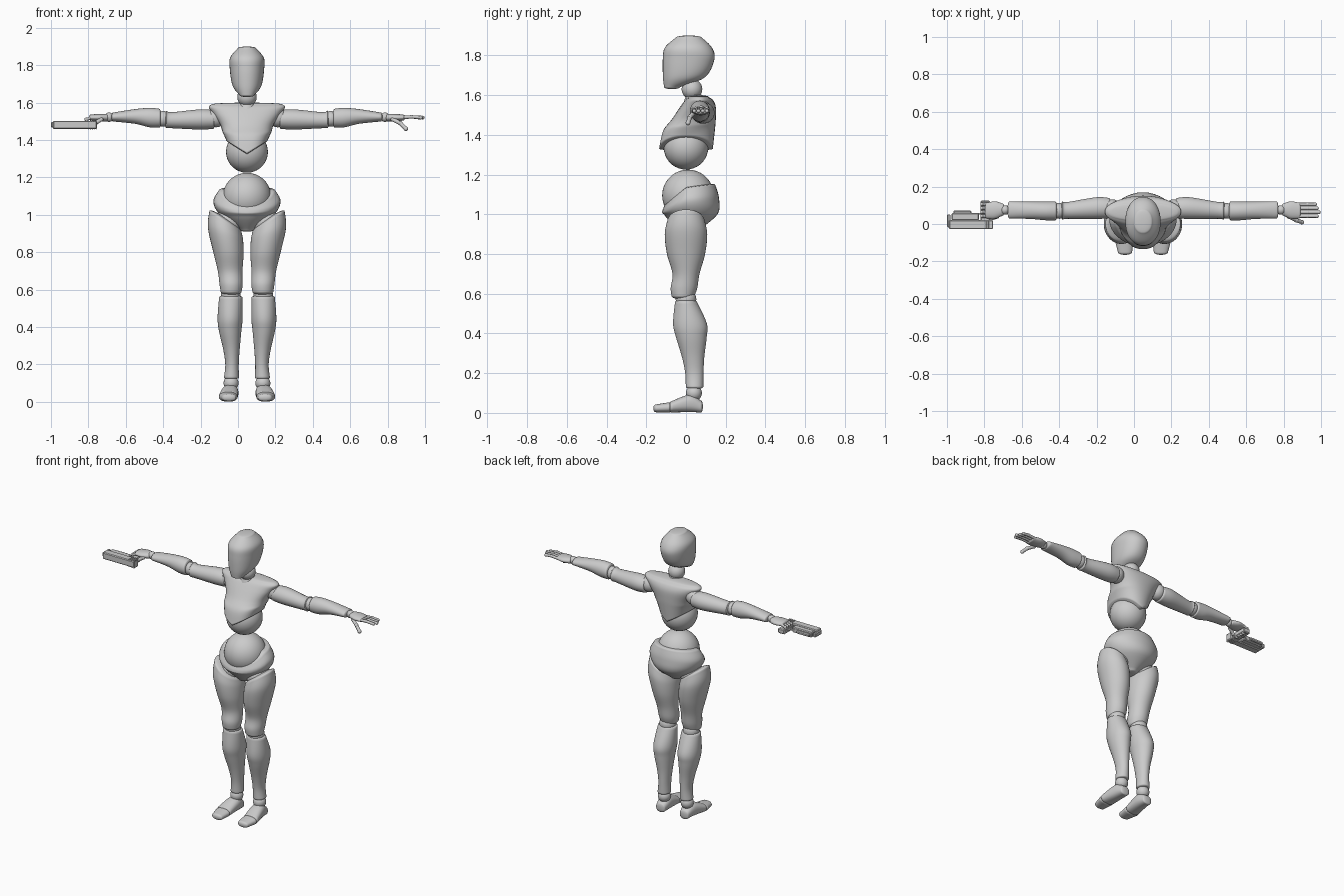
import bpy, bmesh
from math import sin, cos, pi, copysign
from mathutils import Vector

default_cube = bpy.data.objects.get("Cube")
if default_cube:
    bpy.data.objects.remove(default_cube)

CENTRE = Vector((.048, 0, 0))  # body centre line
SIDES = 36
STEPS = 6
LEFT, RIGHT = 1, -1

grey = bpy.data.materials.new("plain_grey")
grey.use_nodes = True
grey.diffuse_color = (.6, .6, .6, 1)
grey.node_tree.nodes["Principled BSDF"].inputs["Base Color"].default_value = grey.diffuse_color


def place(point, side):
    """Body coordinates to model coordinates, mirrored for the right side."""
    x, y, z = point
    return CENTRE + Vector((side * x, y, z))


def smooth_between(before, start, end, after, f):
    """Point on a smooth curve from start to end."""
    before, start, end, after = map(Vector, (before, start, end, after))
    leave, arrive = (end - before) / 2, (after - start) / 2
    ease = f * f * (3 - 2 * f)
    return (start.lerp(end, ease) + leave * f * (1 - f) ** 2
            - arrive * f * f * (1 - f))


def dome(ring, height):
    """Rings that shrink to a rounded end."""
    result = []
    for k in range(1, STEPS):
        angle = k * pi / 2 / STEPS
        cap = ring.copy()
        cap[0] += height * sin(angle)
        cap[3] *= cos(angle)
        cap[4] *= cos(angle)
        result.append(cap)
    return result


def loft(name, rings, axis="z", side=LEFT, cap=.01, power=2, tilts=None, warp=None):
    """Smooth body through rings of (position, centre u, centre v, radius u, radius v)."""
    tilts = tilts or [0] * len(rings)
    rings = [Vector((*ring, tilt)) for ring, tilt in zip(rings, tilts)]
    padded = [rings[0], *rings, rings[-1]]
    dense = []
    for i in range(len(rings) - 1):
        dense += [smooth_between(*padded[i:i + 4], k / STEPS) for k in range(STEPS)]
    dense.append(rings[-1])
    outward = copysign(cap, rings[-1][0] - rings[0][0])
    dense = dome(dense[0], -outward)[::-1] + dense + dome(dense[-1], outward)

    bm = bmesh.new()
    loops = []
    for along, cu, cv, ru, rv, tilt in dense:
        loop = []
        for k in range(SIDES):
            c, s = cos(2 * pi * k / SIDES), sin(2 * pi * k / SIDES)
            du = ru * copysign(abs(c) ** (2 / power), c)
            dv = rv * copysign(abs(s) ** (2 / power), s)
            u, v, w = cu + du, cv + dv, along + tilt * du
            point = {"z": (u, v, w), "x": (w, u, v), "y": (u, w, v)}[axis]
            if warp:
                point = warp(*point)
            loop.append(bm.verts.new(place(point, side)))
        loops.append(loop)
    for lower, upper in zip(loops, loops[1:]):
        for k in range(SIDES):
            bm.faces.new((lower[k - 1], lower[k], upper[k], upper[k - 1]))
    bm.faces.new(loops[0])
    bm.faces.new(loops[-1])
    bmesh.ops.recalc_face_normals(bm, faces=bm.faces)
    for face in bm.faces:
        face.smooth = True
    mesh = bpy.data.meshes.new(name)
    bm.to_mesh(mesh)
    bm.free()
    mesh.materials.append(grey)
    bpy.context.collection.objects.link(bpy.data.objects.new(name, mesh))


def ball(name, point, radius, side=LEFT):
    bpy.ops.mesh.primitive_uv_sphere_add(segments=SIDES, ring_count=SIDES // 2,
                                         radius=radius, location=place(point, side))
    bpy.context.object.name = name
    bpy.context.object.data.materials.append(grey)
    bpy.ops.object.shade_smooth()


def digit(name, points, radius, side):
    """Jointed finger: a tube with a ball at each joint."""
    curve = bpy.data.curves.new(name, "CURVE")
    curve.dimensions = "3D"
    curve.bevel_depth = radius * .9
    line = curve.splines.new("POLY")
    line.points.add(len(points) - 1)
    for vertex, point in zip(line.points, points):
        vertex.co = (*place(point, side), 1)
        ball(name + "_joint", point, radius, side)
    curve.materials.append(grey)
    bpy.context.collection.objects.link(bpy.data.objects.new(name, curve))


def block(name, low, high, bevel=.005):
    low, high = Vector(low), Vector(high)
    bpy.ops.mesh.primitive_cube_add(size=1, location=(low + high) / 2)
    part = bpy.context.object
    part.name, part.scale = name, high - low
    bpy.ops.object.transform_apply(location=False, rotation=False, scale=True)
    part.data.materials.append(grey)
    part.modifiers.new("bevel", "BEVEL").width = bevel


def chest_edge(x, y, z):
    """Lift the lower rim at the sides so it points down in front and behind."""
    low = max(0, min(1, (1.45 - z) * 8))
    return x, y, z + .07 * low * min(1, abs(x) * 9)


def pelvis_edge(x, y, z):
    """Dip the upper rim in front."""
    high = max(0, z - 1)
    return x, y, z + high * (6 * min(0, y) + max(0, y))


# head and neck
loft("head", [(1.64, 0, -.07, .04, .04), (1.69, 0, -.01, .077, .106),
              (1.78, 0, .013, .092, .13), (1.84, 0, .012, .09, .118),
              (1.89, 0, .014, .05, .065)], power=2.15)
ball("neck_ball", (0, .03, 1.63), .052)
loft("neck_base", [(1.54, 0, .04, .06, .06), (1.6, 0, .04, .04, .04)])

# torso
loft("chest", [(1.33, 0, 0, .11, .135), (1.42, 0, .015, .128, .13),
               (1.48, 0, .04, .142, .11), (1.54, 0, .06, .18, .09),
               (1.575, 0, .066, .204, .07), (1.59, 0, .065, .19, .05)],
     power=2.2, warp=chest_edge)
ball("abdomen_ball", (0, 0, 1.337), .112)
ball("waist_ball", (0, .01, 1.095), .13)
loft("pelvis", [(.92, 0, .015, .04, .05), (1, 0, .024, .145, .135),
                (1.07, 0, .024, .18, .142), (1.13, 0, .02, .15, .127)], warp=pelvis_edge)

for side, tag in ((LEFT, "left_"), (RIGHT, "right_")):
    # legs
    ball(tag + "hip_ball", (.1, .01, .96), .075, side)
    loft(tag + "thigh", [(.965, .115, 0, .086, .094), (.9, .115, 0, .094, .107),
                         (.8, .1, 0, .082, .096), (.7, .09, 0, .066, .068),
                         (.63, .085, -.01, .062, .067), (.59, .085, -.015, .056, .058)],
         side=side, cap=.02, tilts=(.65, .35, .1, 0, 0, 0))
    ball(tag + "knee_ball", (.087, 0, .572), .052, side)
    loft(tag + "shin", [(.56, .087, 0, .062, .055), (.45, .09, .02, .067, .085),
                        (.38, .09, .027, .06, .077), (.28, .083, .036, .044, .056),
                        (.2, .08, .042, .036, .046), (.13, .083, .043, .04, .044)], side=side)
    ball(tag + "ankle_ball", (.085, .04, .1), .04, side)
    loft(tag + "foot", [(-.075, .1, .03, .05, .028), (.02, .09, .048, .044, .044),
                        (.075, .088, .032, .033, .03)], axis="y", side=side, power=2.4)
    loft(tag + "toe", [(-.087, .1, .027, .05, .026), (-.15, .096, .023, .038, .02)],
         axis="y", side=side, cap=.015, power=2.3)

    # arms
    ball(tag + "shoulder_ball", (.165, .08, 1.52), .052, side)
    loft(tag + "upper_arm", [(.18, .085, 1.51, .054, .05), (.25, .085, 1.51, .058, .054),
                             (.4, .073, 1.506, .045, .043), (.43, .072, 1.51, .048, .047)],
         axis="x", side=side)
    ball(tag + "elbow_ball", (.447, .07, 1.513), .042, side)
    loft(tag + "forearm", [(.468, .07, 1.517, .05, .05), (.52, .07, 1.52, .05, .052),
                           (.6, .073, 1.526, .046, .039), (.715, .075, 1.523, .045, .024)],
         axis="x", side=side)
    ball(tag + "wrist_ball", (.738, .075, 1.522), .025, side)
    loft(tag + "palm", [(.75, .077, 1.52, .032, .02), (.79, .075, 1.52, .046, .02),
                        (.835, .072, 1.52, .042, .016)], axis="x", side=side)

# open left hand and right hand closed round the grip
for number in range(4):
    y = .042 + .021 * number
    tip = .94 - .01 * abs(number - 1)
    digit("left_finger", [(.83, y, 1.52), (.88, y, 1.524), (tip, y, 1.52)], .01, LEFT)
    digit("right_finger", [(.83, y, 1.52), (.86, y, 1.51), (.86, y, 1.48), (.83, y, 1.47)],
          .01, RIGHT)
digit("left_thumb", [(.78, .04, 1.51), (.82, .02, 1.49), (.85, .01, 1.46)], .012, LEFT)
digit("right_thumb", [(.78, .04, 1.51), (.81, .03, 1.49), (.84, .03, 1.48)], .012, RIGHT)

# sidearm lying flat in the right hand
block("gun_slide", (-.99, -.028, 1.458), (-.755, .022, 1.503))
block("gun_frame", (-.975, .02, 1.463), (-.83, .058, 1.498))
block("gun_rail", (-.965, .055, 1.47), (-.87, .073, 1.49))
block("gun_muzzle", (-1, -.018, 1.467), (-.98, .052, 1.496))
block("gun_grip", (-.82, .015, 1.468), (-.77, .125, 1.5))
block("gun_guard", (-.85, .05, 1.474), (-.81, .06, 1.486), bevel=.002)
for number in range(5):
    x = -.8 + .01 * number
    block("gun_rib", (x, -.025, 1.455), (x + .004, .018, 1.506), bevel=.001)
